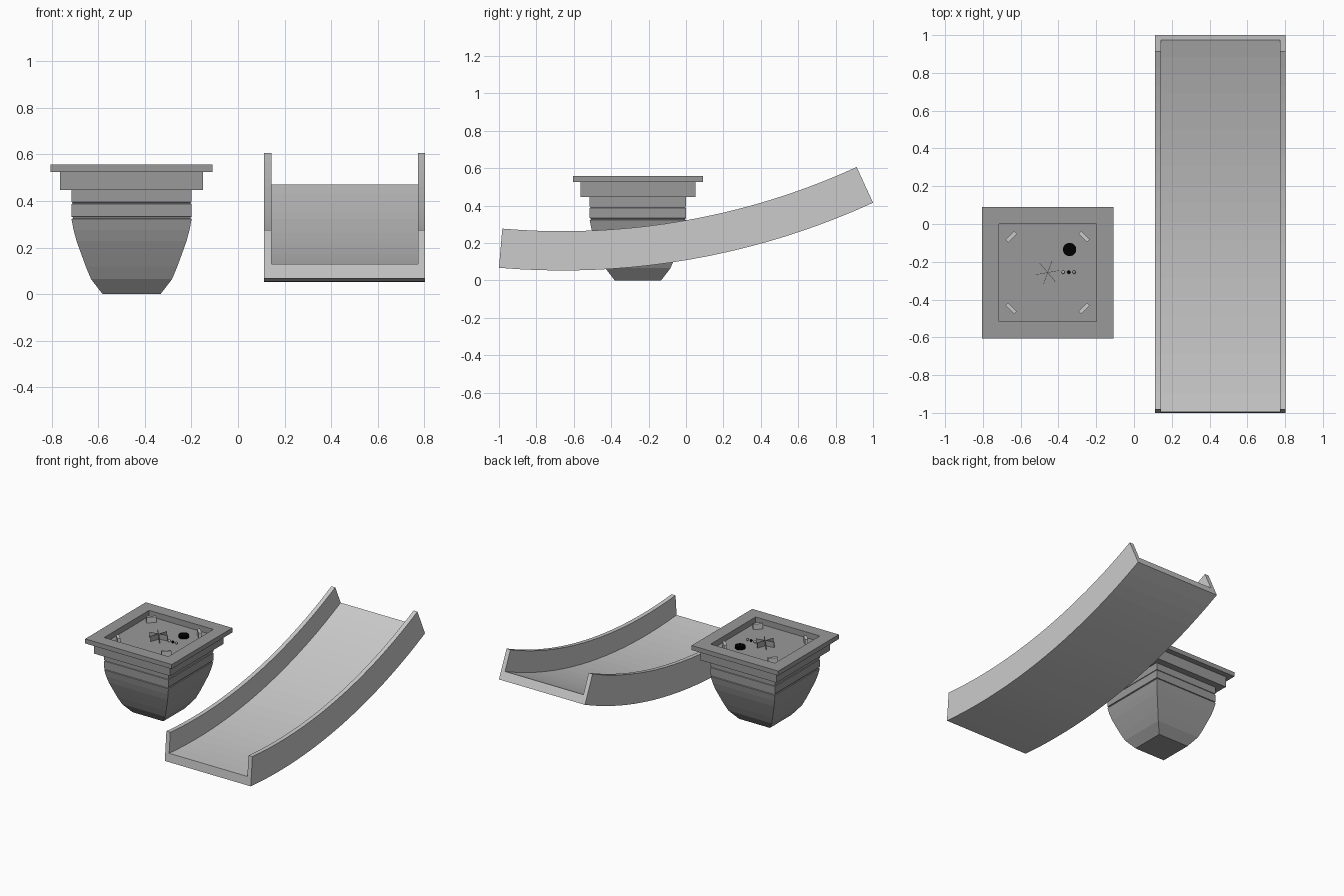
import bpy, bmesh, math
from mathutils import Matrix

if "Cube" in bpy.data.objects:
    bpy.data.objects.remove(bpy.data.objects["Cube"])

CX, CY = -0.457, -0.257      # basin centre
FLOOR = 0.516                # basin floor height


def material(name, v):
    m = bpy.data.materials.new(name)
    m.diffuse_color = (v, v, v, 1)
    m.use_nodes = True
    m.node_tree.nodes["Principled BSDF"].inputs["Base Color"].default_value = m.diffuse_color
    return m


DARK = material("dark_grey", 0.32)
BLACK = material("black", 0.0)


def finish(name, bm, mat=None, recalc=True):
    if recalc:
        bmesh.ops.recalc_face_normals(bm, faces=bm.faces)
    me = bpy.data.meshes.new(name)
    bm.to_mesh(me)
    bm.free()
    ob = bpy.data.objects.new(name, me)
    bpy.context.collection.objects.link(ob)
    if mat:
        me.materials.append(mat)
    return ob


def box(name, loc, size, turn=0.0, mat=None):
    bm = bmesh.new()
    m = Matrix.Translation(loc) @ Matrix.Rotation(turn, 4, 'Z') @ Matrix.Diagonal((*size, 1))
    bmesh.ops.create_cube(bm, size=1, matrix=m)
    return finish(name, bm, mat)


# Square basin: stacked square rings (half width, height), bottom to recess floor
profile = [(0.124, 0), (0.174, 0.065), (0.197, 0.12), (0.217, 0.175), (0.236, 0.228),
           (0.249, 0.276), (0.258, 0.323), (0.252, 0.325), (0.252, 0.331), (0.258, 0.333),
           (0.258, 0.387), (0.254, 0.389), (0.254, 0.394), (0.258, 0.396), (0.258, 0.447),
           (0.307, 0.447), (0.307, 0.525), (0.348, 0.525), (0.348, 0.558),
           (0.258, 0.558), (0.258, FLOOR)]
bm = bmesh.new()
rings = [[bm.verts.new((CX + sx * h, CY + sy * h, z))
          for sx, sy in ((-1, -1), (1, -1), (1, 1), (-1, 1))] for h, z in profile]
for a, b in zip(rings, rings[1:]):
    for i in range(4):
        j = (i + 1) % 4
        bm.faces.new((a[i], a[j], b[j], b[i]))
bm.faces.new(rings[0][::-1])
bm.faces.new(rings[-1])
finish("basin", bm, DARK)

# Corner tabs set across the diagonals
for sx in (-1, 1):
    for sy in (-1, 1):
        box("corner_tab", (CX + sx * 0.193, CY + sy * 0.19, FLOOR + 0.02),
            (0.065, 0.02, 0.04), -sx * sy * math.pi / 4)

# Central crossed blades
for k in range(3):
    box("centre_blade", (CX, CY, FLOOR + 0.02), (0.13, 0.002, 0.04), math.radians(10 + 60 * k), DARK)

# Round black plug
bm = bmesh.new()
bmesh.ops.create_cone(bm, cap_ends=True, segments=24, radius1=0.035, radius2=0.035, depth=0.018,
                      matrix=Matrix.Translation((-0.341, -0.135, FLOOR + 0.009)))
finish("plug", bm, BLACK)

# Row of small beads
for x, mat in ((-0.375, None), (-0.345, BLACK), (-0.317, DARK)):
    bm = bmesh.new()
    bmesh.ops.create_uvsphere(bm, u_segments=12, v_segments=8, radius=0.009,
                              matrix=Matrix.Translation((x, -0.255, FLOOR + 0.009)))
    finish("bead", bm, mat)

# Curved channel: U section (x, height above underside) swept along an arc
section = [(0.112, 0), (0.803, 0), (0.803, 0.21), (0.772, 0.21), (0.772, 0.062),
           (0.143, 0.062), (0.143, 0.21), (0.112, 0.21)]
R, Y0, Z0, SEG = 3.987, -0.66, 0.053, 20
a0, a1 = math.asin((-1 - Y0) / R), math.asin((1 - Y0) / R)
bm = bmesh.new()
rows = []
for i in range(SEG + 1):
    a = a0 + (a1 - a0) * i / SEG
    rows.append([bm.verts.new((x, Y0 + (R - h) * math.sin(a), Z0 + R - (R - h) * math.cos(a)))
                 for x, h in section])
n = len(section)
for a, b in zip(rows, rows[1:]):
    for i in range(n):
        j = (i + 1) % n
        bm.faces.new((a[i], a[j], b[j], b[i]))
# End caps: base strip and two walls
for r in (rows[0], rows[-1]):
    bm.faces.new(r)
finish("curved_channel", bm)
